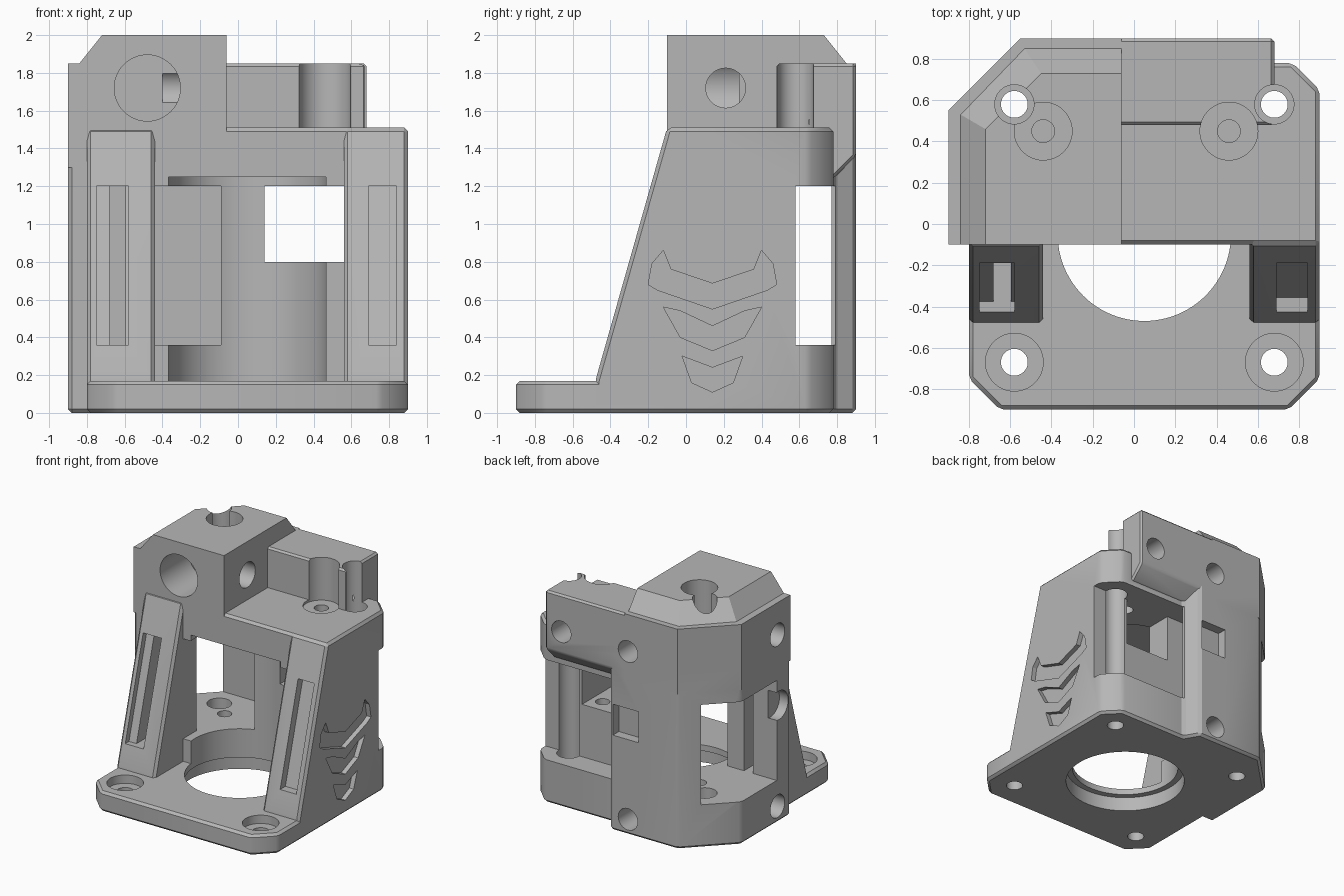
import bpy, bmesh, math

cube = bpy.data.objects.get("Cube")
if cube:
    bpy.data.objects.remove(cube, do_unlink=True)

grey = bpy.data.materials.new("plain_grey")
grey.use_nodes = True
grey.diffuse_color = (0.47, 0.47, 0.47, 1)
grey.node_tree.nodes["Principled BSDF"].inputs["Base Color"].default_value = grey.diffuse_color


def prism(name, pts, lo, hi, axis="Z", bevel=0, end=None):
    """Extrude a 2D outline along an axis; 'end' gives a different far outline."""
    place = {"X": lambda a, b, h: (h, a, b),
             "Y": lambda a, b, h: (a, h, b),
             "Z": lambda a, b, h: (a, b, h)}[axis]
    bm = bmesh.new()
    near = [bm.verts.new(place(a, b, lo)) for a, b in pts]
    far = [bm.verts.new(place(a, b, hi)) for a, b in (end or pts)]
    bm.faces.new(near)
    bm.faces.new(far)
    n = len(pts)
    for i in range(n):
        j = (i + 1) % n
        bm.faces.new((near[i], near[j], far[j], far[i]))
    bmesh.ops.recalc_face_normals(bm, faces=bm.faces)
    if bevel:
        bmesh.ops.bevel(bm, geom=list(bm.edges), offset=bevel, segments=1,
                        profile=0.5, affect="EDGES", clamp_overlap=True)
    mesh = bpy.data.meshes.new(name)
    bm.to_mesh(mesh)
    bm.free()
    mesh.materials.append(grey)
    obj = bpy.data.objects.new(name, mesh)
    bpy.context.collection.objects.link(obj)
    return obj


def box(name, x, y, z):
    return prism(name, [(x[0], y[0]), (x[1], y[0]), (x[1], y[1]), (x[0], y[1])], *z)


def rod(name, a, b, r, lo, hi, axis="Z", sides=48):
    ring = [(a + r * math.cos(math.tau * i / sides), b + r * math.sin(math.tau * i / sides))
            for i in range(sides)]
    return prism(name, ring, lo, hi, axis)


def combine(target, tool, operation):
    mod = target.modifiers.new(operation, "BOOLEAN")
    mod.operation = operation
    mod.solver = "EXACT"
    mod.object = tool
    bpy.context.view_layer.objects.active = target
    bpy.ops.object.modifier_apply(modifier=mod.name)
    bpy.data.objects.remove(tool, do_unlink=True)


# Main body with one large and one small chamfered back corner
body = prism("motor_bracket", [(-.9, -.1), (.9, -.1), (.9, .65), (.77, .78), (.14, .78),
                               (.07, .9), (-.55, .9), (-.9, .55)], 0, 1.51, bevel=.02)

# Base plate and sloped side legs
solids = [prism("base_plate", [(-.8, 0), (-.8, -.75), (-.65, -.9), (.75, -.9), (.9, -.75), (.9, 0)],
                0, .17, bevel=.02)]
for x0, x1 in ((-.8, -.44), (.56, .9)):
    solids.append(prism("side_leg", [(-.48, .02), (-.48, .17), (-.1, 1.51), (.05, 1.51), (.05, .02)],
                        x0, x1, "X", bevel=.02))

# Tall block with its sloped cap, and the lower overhanging back block
solids += [
    prism("tall_block", [(-.9, -.1), (-.06, -.1), (-.06, .9), (-.55, .9), (-.9, .55)], 1.3, 1.85),
    prism("sloped_cap", [(-.84, -.1), (-.06, -.1), (-.06, .85), (-.53, .85), (-.84, .53)], 1.85, 2,
          end=[(-.72, -.1), (-.06, -.1), (-.06, .73), (-.45, .73), (-.72, .46)]),
    prism("back_block", [(.48, 1.24), (.78, 1.24), (.9, 1.36), (.9, 1.85), (.48, 1.85)],
          -.2, .68, "X", bevel=.015),
]
for part in solids:
    combine(body, part, "UNION")

# Inner chambers and side windows
low, high = .36, 1.2
cuts = [
    box("left_chamber", (-.44, -.09), (-.3, .6), (low, high)),
    box("left_window", (-1, -.2), (.08, .6), (low, high)),
    box("cross_chamber", (-1, 1), (.58, .77), (low, high)),
    box("back_opening", (.14, 1), (.58, 1), (low, high)),
    box("right_chamber", (.14, .56), (-.3, .65), (.8, high)),
]

# Large round bore with a wider seat below
cuts += [rod("main_bore", .05, -.05, .42, -.1, 1.25, sides=96),
         rod("bore_seat", .05, -.05, .47, -.1, .12, sides=96)]

# Vertical screw holes with wide upper shafts
for x, y, r, floor in ((-.58, .58, .095, .17), (.68, .58, .095, .17),
                       (-.58, -.67, .14, .1), (.68, -.67, .14, .1)):
    cuts += [rod("screw_hole", x, y, .065, -.1, .5), rod("screw_shaft", x, y, r, floor, 2.1)]
for x in (-.44, .46):
    cuts += [rod("bolt_head_seat", x, .45, .14, 1.49, 2.1),
             rod("bolt_hole", x, .45, .055, .2, 1.6)]

# Horizontal holes in the tall block, back and left faces
cuts += [rod("front_hole", -.48, 1.72, .175, -.2, .28, "Y"),
         rod("inner_side_hole", .21, 1.72, .105, -.4, .1, "X"),
         rod("side_recess", .05, .98, .12, -1, -.82, "X"),
         box("square_recess", (-.19, .05), (.82, 1), (.8, 1.06))]
for x, z in ((.53, 1.54), (-.09, 1.54), (-.09, .13)):
    cuts.append(rod("back_hole", x, z, .09, .65, 1, "Y"))
for z in (1.58, .14):
    cuts.append(rod("outer_side_hole", .07, z, .095, -1, -.65, "X"))


# Slots in the sloped legs
def slope(z, depth):
    return -.48 + (z - .17) * .284 + depth


for x0, x1, depth in ((-.75, -.58, .05), (.69, .84, .07)):
    cuts.append(prism("leg_recess", [(-.8, low), (slope(low, depth), low),
                                     (slope(high, depth), high), (-.8, high)], x0, x1, "X"))
cuts.append(box("leg_slot", (-.68, -.595), (-.7, .2), (low, high)))

# Engraved chevrons on the side: left half outlines mirrored about the middle
middle = .14
chevrons = [
    [(0, .55), (-.29, .65), (-.34, .68), (-.32, .79), (-.26, .86), (-.22, .76), (0, .685)],
    [(0, .33), (-.17, .40), (-.26, .56), (-.17, .54), (0, .46)],
    [(0, .11), (-.11, .16), (-.16, .30), (0, .24)],
]
for half in chevrons:
    outline = half + [(-y, z) for y, z in reversed(half[1:-1])]
    cuts.append(prism("chevron", [(y + middle, z) for y, z in outline], .86, 1, "X"))

for cutter in cuts:
    cutter.hide_render = True
    combine(body, cutter, "DIFFERENCE")

# Smooth round holes while keeping crisp edges
bpy.ops.object.select_all(action="DESELECT")
body.select_set(True)
bpy.context.view_layer.objects.active = body
bpy.ops.object.shade_smooth_by_angle(angle=math.radians(25))
